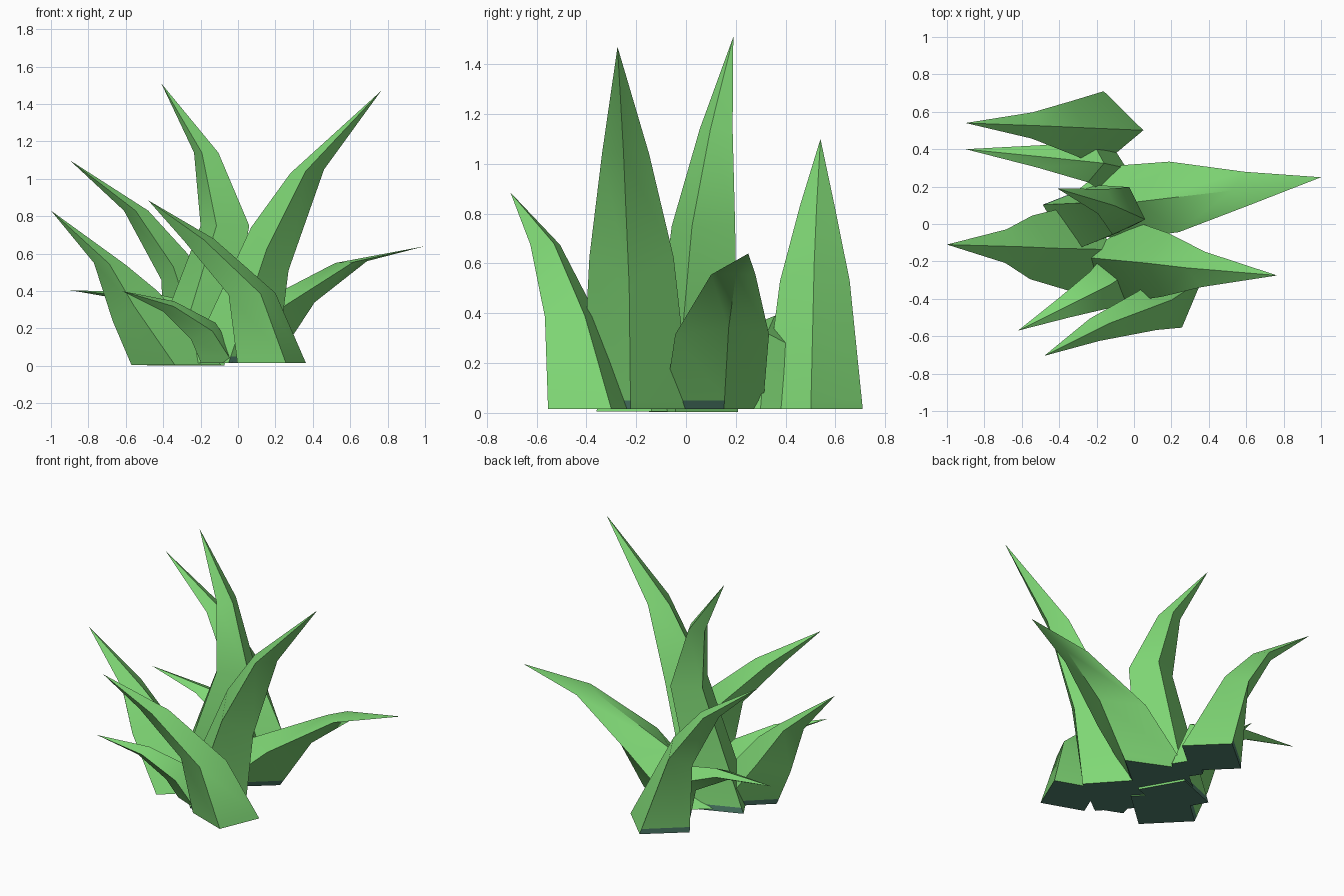
import bpy, bmesh
from mathutils import Vector

if "Cube" in bpy.data.objects:
    bpy.data.objects.remove(bpy.data.objects["Cube"])


def material(name, rgb):
    m = bpy.data.materials.new(name)
    m.diffuse_color = (*rgb, 1)
    m.use_nodes = True
    m.node_tree.nodes["Principled BSDF"].inputs["Base Color"].default_value = m.diffuse_color
    return m


GREEN = material("leaf green", (0.215, 0.69, 0.18))
TEAL = material("root teal", (0.08, 0.22, 0.155))


def blade(name, base, depth, widths, up1, lo1, up2, lo2, tip):
    """Curved four-sided leaf. base and tip are xyz; up/lo are the (x, z) of the
    upper and under ridges at the two bends; widths are the half widths."""
    base, tip = Vector(base), Vector(tip)
    c1x = (up1[0] + lo1[0]) / 2
    y1 = base.y + (tip.y - base.y) * 0.25
    d = Vector((tip.x - c1x, tip.y - y1, 0)).normalized()   # leaning direction
    p = Vector((-d.y, d.x, 0))                              # sideways
    rings = [[base - d * depth, base + p * widths[0],
              base + d * depth, base - p * widths[0]]]
    for up, lo, w, f in ((up1, lo1, widths[1], 0.25), (up2, lo2, widths[2], 0.57)):
        c = Vector(((up[0] + lo[0]) / 2, base.y + (tip.y - base.y) * f,
                    (up[1] + lo[1]) / 2))
        half = (lo[0] - up[0]) / 2
        dy = half * d.y / d.x
        rings.append([Vector((up[0], c.y - dy, up[1])), c + p * w,
                      Vector((lo[0], c.y + dy, lo[1])), c - p * w])
    # thin strip just above the root
    strip = [a.lerp(b, 0.035 / (b.z - a.z)) for a, b in zip(rings[0], rings[1])]
    rings.insert(1, strip)

    bm = bmesh.new()
    vs = [[bm.verts.new(v) for v in r] for r in rings]
    bm.faces.new(vs[0]).material_index = 1
    for i in range(3):
        for j in range(4):
            k = (j + 1) % 4
            f = bm.faces.new((vs[i][j], vs[i][k], vs[i + 1][k], vs[i + 1][j]))
            if i == 0 and j == 2:
                f.material_index = 1
    t = bm.verts.new(tip)
    for j in range(4):
        bm.faces.new((vs[3][j], vs[3][(j + 1) % 4], t))
    bmesh.ops.recalc_face_normals(bm, faces=bm.faces)
    me = bpy.data.meshes.new(name)
    bm.to_mesh(me)
    bm.free()
    me.materials.append(GREEN)
    me.materials.append(TEAL)
    ob = bpy.data.objects.new(name, me)
    bpy.context.collection.objects.link(ob)
    # soft along the leaf, sharp at its ridges
    bpy.ops.object.select_all(action='DESELECT')
    ob.select_set(True)
    bpy.context.view_layer.objects.active = ob
    bpy.ops.object.shade_smooth_by_angle(angle=0.6)


# Tall leaves
blade("tall_middle_leaf", (-0.28, 0.03, 0.003), 0.22, (0.19, 0.135, 0.07),
      (0.06, 0.75), (-0.20, 0.75), (-0.105, 1.14), (-0.235, 1.14), (-0.41, 0.19, 1.51))
blade("tall_right_leaf", (-0.03, -0.20, 0.015), 0.24, (0.22, 0.17, 0.095),
      (0.07, 0.74), (0.27, 0.51), (0.28, 1.03), (0.46, 1.05), (0.765, -0.275, 1.47))
# Medium leaves
blade("back_left_leaf", (-0.17, 0.51, 0.015), 0.22, (0.20, 0.14, 0.07),
      (-0.27, 0.60), (-0.41, 0.46), (-0.48, 0.83), (-0.61, 0.83), (-0.90, 0.54, 1.10))
blade("left_leaf", (-0.33, -0.13, 0.005), 0.24, (0.23, 0.17, 0.09),
      (-0.43, 0.40), (-0.67, 0.24), (-0.60, 0.54), (-0.77, 0.55), (-1.0, -0.11, 0.83))
blade("front_leaf", (0.18, -0.38, 0.015), 0.20, (0.19, 0.115, 0.065),
      (0.20, 0.39), (-0.05, 0.38), (-0.13, 0.68), (-0.29, 0.67), (-0.48, -0.705, 0.885))
blade("right_leaf", (-0.12, 0.11, 0.015), 0.32, (0.20, 0.19, 0.09),
      (0.02, 0.29), (0.41, 0.34), (0.52, 0.55), (0.69, 0.56), (1.0, 0.25, 0.64))
# Small low leaves
blade("small_back_leaf", (-0.15, 0.31, 0.015), 0.11, (0.14, 0.11, 0.06),
      (-0.16, 0.32), (-0.31, 0.20), (-0.46, 0.39), (-0.56, 0.345), (-0.90, 0.40, 0.405))
blade("small_front_leaf", (-0.09, -0.28, 0.015), 0.12, (0.14, 0.11, 0.06),
      (-0.12, 0.23), (-0.25, 0.14), (-0.34, 0.345), (-0.40, 0.29), (-0.62, -0.57, 0.40))
